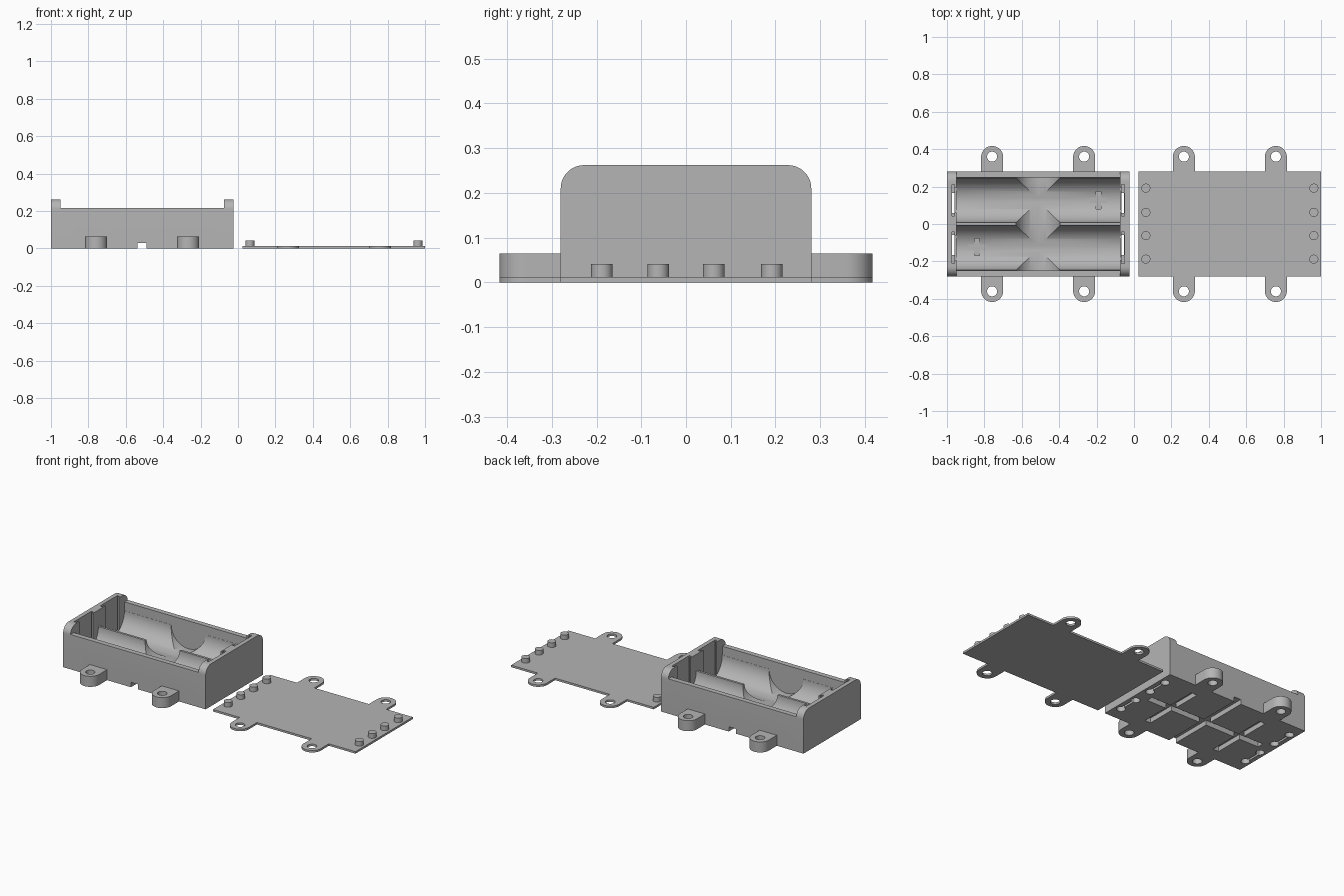
import bpy, bmesh
from math import sin, cos, pi, radians

if "Cube" in bpy.data.objects:
    bpy.data.objects.remove(bpy.data.objects["Cube"], do_unlink=True)

grey = bpy.data.materials.new("plain grey")
grey.use_nodes = True
grey.diffuse_color = (0.46, 0.46, 0.46, 1)
grey.node_tree.nodes["Principled BSDF"].inputs["Base Color"].default_value = grey.diffuse_color

MID = 0.5125        # distance of each part's centre from x = 0
HALF, DEPTH = 0.4875, 0.28
WALL = 0.05         # end wall thickness
AXIS, CELL = 0.16, 0.12


def prism(name, pts, lo, hi, axis="z"):
    """Extrude a 2D profile along an axis."""
    place = {"x": lambda a, b, c: (c, a, b),
             "y": lambda a, b, c: (a, c, b),
             "z": lambda a, b, c: (a, b, c)}[axis]
    bm = bmesh.new()
    face = bm.faces.new([bm.verts.new(place(a, b, lo)) for a, b in pts])
    ext = bmesh.ops.extrude_face_region(bm, geom=[face])
    verts = [v for v in ext["geom"] if isinstance(v, bmesh.types.BMVert)]
    bmesh.ops.translate(bm, verts=verts, vec=place(0, 0, hi - lo))
    bmesh.ops.recalc_face_normals(bm, faces=bm.faces)
    me = bpy.data.meshes.new(name)
    bm.to_mesh(me)
    bm.free()
    ob = bpy.data.objects.new(name, me)
    bpy.context.collection.objects.link(ob)
    me.materials.append(grey)
    return ob


def arc(cx, cy, r, a0, a1, n):
    return [(cx + r * cos(radians(a0 + (a1 - a0) * i / n)),
             cy + r * sin(radians(a0 + (a1 - a0) * i / n))) for i in range(n + 1)]


def rod(name, x, y, r, lo, hi, axis="z", n=32):
    return prism(name, arc(x, y, r, 0, 360, n)[:-1], lo, hi, axis)


def block(name, x0, x1, y0, y1, z0, z1):
    return prism(name, [(x0, y0), (x1, y0), (x1, y1), (x0, y1)], z0, z1)


def boolean(ob, tool, operation="DIFFERENCE"):
    mod = ob.modifiers.new("cut", "BOOLEAN")
    mod.operation, mod.solver, mod.object = operation, "EXACT", tool
    bpy.context.view_layer.objects.active = ob
    bpy.ops.object.modifier_apply(modifier=mod.name)
    bpy.data.objects.remove(tool, do_unlink=True)


def add_tabs(ob, cx, height):
    """Four rounded screw tabs with through holes."""
    for dx in (-0.246, 0.246):
        for s in (-1, 1):
            x = cx + dx
            end = [(a, s * b) for a, b in arc(x, 0.358, 0.059, 0, 180, 24)]
            tab = prism("tab", [(x + 0.059, s * 0.265)] + end + [(x - 0.059, s * 0.265)], 0, height)
            boolean(ob, tab, "UNION")
            boolean(ob, rod("hole", x, s * 0.36, 0.027, -0.1, 0.1))


def finish(ob):
    bpy.ops.object.select_all(action="DESELECT")
    ob.select_set(True)
    bpy.context.view_layer.objects.active = ob
    bpy.ops.object.shade_smooth_by_angle(angle=radians(30))


# Holder body: rounded end profile, lowered between the end walls
R = 0.052
profile = ([(-DEPTH, 0), (DEPTH, 0)] + arc(DEPTH - R, 0.262 - R, R, 0, 90, 12)
           + arc(R - DEPTH, 0.262 - R, R, 90, 180, 12))
body = prism("holder_body", profile, -MID - HALF, -MID + HALF, "x")
in0, in1 = -MID - HALF + WALL, -MID + HALF - WALL
boolean(body, block("rim_cut", in0, in1, -0.4, 0.4, 0.215, 0.4))
add_tabs(body, -MID, 0.065)

# Cell bay: open box above, two half-round troughs below
boolean(body, block("bay", in0, in1, -0.248, 0.248, AXIS, 0.4))
for s in (-1, 1):
    trough = arc(s * 0.127, AXIS, CELL, 180, 360, 32)
    trough += [(s * 0.127 + CELL, 0.3), (s * 0.127 - CELL, 0.3)]
    boolean(body, prism("trough", trough, in0, in1, "x"))

# Finger scoop across the middle
boolean(body, rod("scoop", -MID, AXIS, 0.118, -0.248, 0.248, "y", 64))

# Polarity crosses sunk into the trough floors
for x, y in ((-0.84, -0.123), (-0.19, 0.127)):
    for a, b in ((0.046, 0.014), (0.014, 0.046)):
        boolean(body, block("cross", x - a, x + a, y - b, y + b, 0.036, 0.15))

# Contact slots in the end walls, with a window toward each cell
for e in (-1, 1):
    for s in (-1, 1):
        def slot(d0, d1, y0, y1, z0):
            xs = sorted((-MID + e * d0, -MID + e * d1))
            ys = sorted((s * y0, s * y1))
            boolean(body, block("slot", *xs, *ys, z0, 0.4))
        slot(0.446, 0.461, 0.042, 0.212, 0.04)
        slot(0.43, 0.455, 0.062, 0.192, 0.06)
        slot(0.447, 0.460, 0.06, 0.165, -0.1)

# Wire channels in the underside
G = 0.03
for x in (-0.246, 0.246):
    boolean(body, block("channel", -MID + x - 0.02, -MID + x + 0.02, -0.2, 0.2, -0.1, G))
boolean(body, block("channel", -MID - 0.4, -MID + 0.4, -0.02, 0.02, -0.1, G))
boolean(body, block("channel", -MID - 0.024, -MID + 0.024, -0.4, 0.4, -0.1, G))

# Base cover
cover = block("base_cover", MID - HALF, MID + HALF, -DEPTH, DEPTH, 0, 0.0125)
add_tabs(cover, MID, 0.0125)

# Pegs on the cover and matching sockets in the body
for e in (-1, 1):
    for y in (-0.188, -0.062, 0.062, 0.192):
        boolean(cover, rod("peg", MID + e * 0.449, y, 0.024, 0.005, 0.041), "UNION")
        boolean(body, rod("socket", -MID + e * 0.449, y, 0.025, -0.1, 0.035))

for ob in (body, cover):
    finish(ob)
